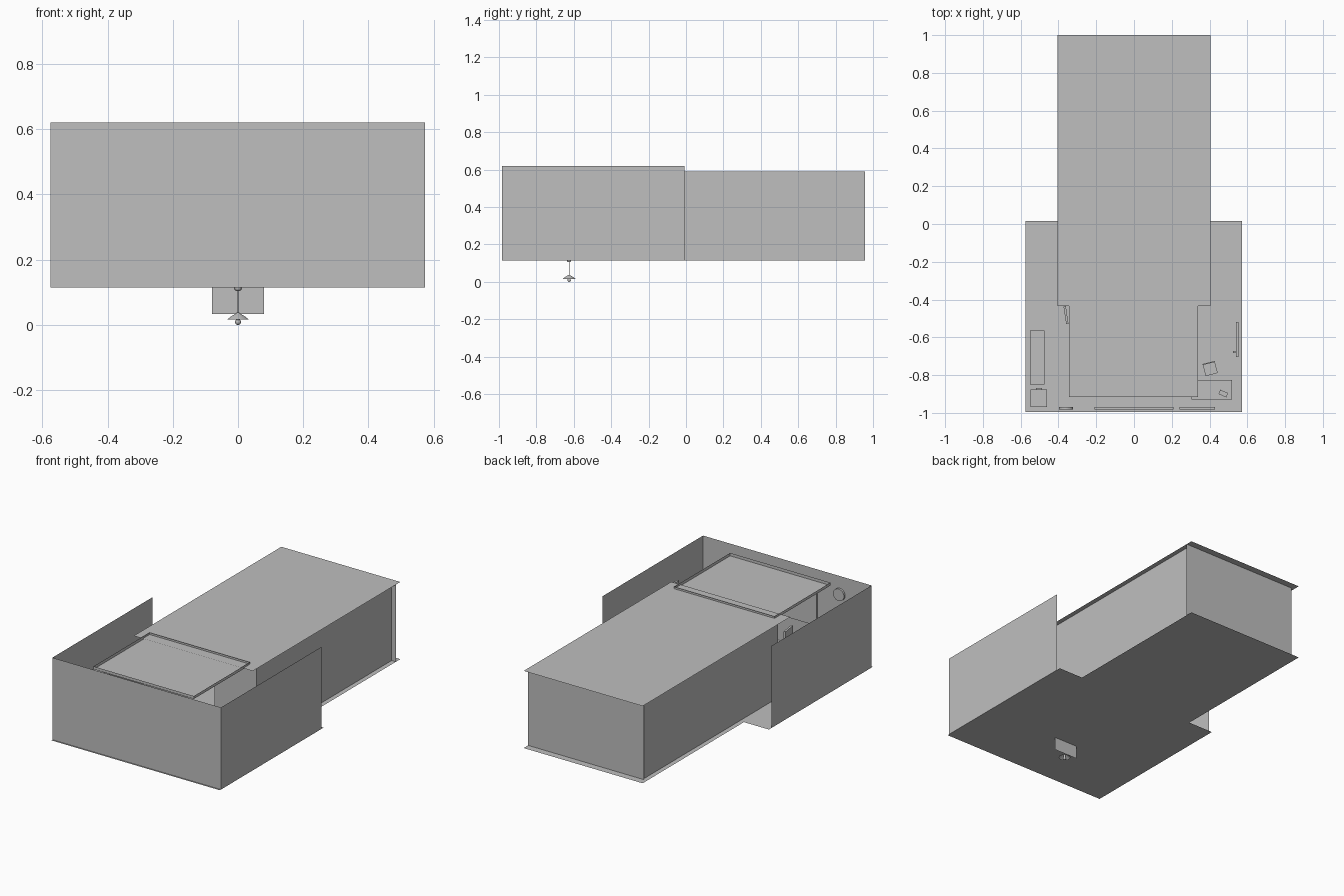
import bpy, math
from mathutils import Vector

cube = bpy.data.objects.get("Cube")
if cube:
    bpy.data.objects.remove(cube, do_unlink=True)

mat = bpy.data.materials.new("plain grey")
mat.use_nodes = True
grey = (0.52, 0.52, 0.52, 1)
mat.diffuse_color = grey
mat.node_tree.nodes["Principled BSDF"].inputs["Base Color"].default_value = grey

FLOOR, WALL_TOP, ROOF = 0.115, 0.62, 0.59


def mesh(name, verts, faces):
    me = bpy.data.meshes.new(name)
    me.from_pydata(verts, [], faces)
    me.materials.append(mat)
    ob = bpy.data.objects.new(name, me)
    bpy.context.collection.objects.link(ob)
    return ob


def sheet(name, x0, x1, y0, y1, z):
    return mesh(name, [(x0, y0, z), (x1, y0, z), (x1, y1, z), (x0, y1, z)], [(0, 1, 2, 3)])


def wall(name, a, b, z0, z1):
    return mesh(name, [(*a, z0), (*b, z0), (*b, z1), (*a, z1)], [(0, 1, 2, 3)])


def box(name, x0, x1, y0, y1, z0, z1, turn=0):
    bpy.ops.mesh.primitive_cube_add(size=1, location=((x0 + x1) / 2, (y0 + y1) / 2, (z0 + z1) / 2))
    ob = bpy.context.object
    ob.name = name
    ob.scale = (x1 - x0, y1 - y0, z1 - z0)
    ob.rotation_euler.z = turn
    ob.data.materials.append(mat)
    return ob


def lathe(name, profile, x, y, steps=24):
    # Spin a radius and height profile around an upright axis
    verts, faces = [], []
    for r, z in profile:
        for i in range(steps):
            a = math.tau * i / steps
            verts.append((x + r * math.cos(a), y + r * math.sin(a), z))
    for k in range(len(profile) - 1):
        for i in range(steps):
            j = (i + 1) % steps
            faces.append((k * steps + i, k * steps + j, (k + 1) * steps + j, (k + 1) * steps + i))
    ob = mesh(name, verts, faces)
    ob.data.shade_smooth()
    return ob


# Floors, with a small lip beyond the walls
sheet("front_room_floor", -0.575, 0.573, -0.995, 0.015, FLOOR)
sheet("hall_floor", -0.405, 0.405, 0.015, 1, FLOOR)

# Front room walls
wall("front_wall", (-0.575, -0.984), (0.573, -0.984), FLOOR, WALL_TOP)
for side, x in (("left", 0.573), ("right", -0.575)):
    wall(side + "_room_wall", (x, -0.984), (x, -0.008), FLOOR, WALL_TOP)

# Long hall with overhanging roof
for side, s in (("left", 1), ("right", -1)):
    wall(side + "_hall_wall", (s * 0.376, -0.357), (s * 0.376, 0.957), FLOOR, ROOF)
    wall(side + "_hall_front", (s * 0.376, -0.357), (s * 0.09, -0.357), FLOOR, ROOF)
wall("back_wall", (-0.385, 0.957), (0.405, 0.957), FLOOR, ROOF)
wall("hall_door_lintel", (-0.09, -0.357), (0.09, -0.357), 0.5, ROOF)
sheet("hall_roof", -0.405, 0.405, -0.435, 1, ROOF)

# Canopy panel with a raised rim
sheet("canopy_panel", -0.343, 0.34, -0.915, -0.37, 0.584)
rim = [(-0.343, -0.915), (0.34, -0.915), (0.34, -0.37), (-0.343, -0.37)]
for i, p in enumerate(rim):
    wall("canopy_rim", p, rim[(i + 1) % len(rim)], 0.584, 0.602)

# Things hung on the walls
box("wide_picture", -0.21, 0.21, -0.981, -0.969, 0.28, 0.49)
box("small_picture", 0.24, 0.43, -0.981, -0.969, 0.34, 0.48)
box("wall_mirror", 0.54, 0.552, -0.705, -0.52, 0.16, 0.46)
box("mirror_knob", 0.525, 0.54, -0.682, -0.672, 0.3, 0.31)
bpy.ops.mesh.primitive_cylinder_add(vertices=32, radius=0.037, depth=0.012,
                                    location=(-0.36, -0.975, 0.51), rotation=(math.pi / 2, 0, 0))
bpy.context.object.name = "wall_clock"
bpy.context.object.data.materials.append(mat)
box("wall_lamp", -0.366, -0.354, -0.53, -0.435, 0.44, 0.49, 0.15)

# Bookcase
box("bookcase_back", -0.55, -0.545, -0.85, -0.565, FLOOR, 0.42)
for y in (-0.85, -0.571):
    box("bookcase_side", -0.545, -0.475, y, y + 0.006, FLOOR, 0.42)
for i in range(5):
    z = 0.12 + i * 0.0735
    box("bookcase_shelf", -0.545, -0.475, -0.844, -0.571, z, z + 0.006)

# Cabinet in the corner
box("corner_cabinet", -0.547, -0.46, -0.968, -0.875, FLOOR, 0.25)
box("cabinet_handle", -0.52, -0.487, -0.875, -0.869, 0.2, 0.206)

# Desk with its small items
box("desk_top", 0.305, 0.52, -0.93, -0.825, 0.25, 0.26)
for x in (0.31, 0.505):
    for y in (-0.925, -0.84):
        box("desk_leg", x, x + 0.01, y, y + 0.01, FLOOR, 0.25)
box("desk_book", 0.45, 0.495, -0.91, -0.885, 0.26, 0.268, -0.4)
box("desk_pen_case", 0.44, 0.46, -0.86, -0.853, 0.26, 0.266)
for x in (0.393, 0.423):
    lathe("desk_cup", [(0.001, 0.26), (0.006, 0.26), (0.006, 0.275)], x, -0.915, 12)

# Chair turned toward the desk
turn = 0.25
center = Vector((0.403, -0.765))
box("chair_seat", 0.37, 0.436, -0.798, -0.732, 0.2, 0.208, turn)
for dx in (-0.028, 0.028):
    for dy in (-0.028, 0.028):
        x = center.x + dx * math.cos(turn) - dy * math.sin(turn)
        y = center.y + dx * math.sin(turn) + dy * math.cos(turn)
        box("chair_leg", x - 0.004, x + 0.004, y - 0.004, y + 0.004, FLOOR, 0.2, turn)
x, y = center.x - 0.03 * math.sin(turn), center.y + 0.03 * math.cos(turn)
box("chair_back", x - 0.033, x + 0.033, y - 0.003, y + 0.003, 0.208, 0.3, turn)

# Hanging plate and pendant lamp under the floor
wall("hanging_plate", (-0.08, -0.615), (0.08, -0.615), 0.034, FLOOR)
lathe("lamp_rose", [(0.01, 0.115), (0.01, 0.109), (0.006, 0.105), (0.001, 0.105)], 0, -0.625)
lathe("lamp_cord", [(0.0015, 0.105), (0.0015, 0.035)], 0, -0.625, 8)
lathe("lamp_shade", [(0.003, 0.038), (0.008, 0.034), (0.02, 0.027), (0.034, 0.016)], 0, -0.625)
bpy.ops.mesh.primitive_uv_sphere_add(segments=16, ring_count=10, radius=0.009, location=(0, -0.625, 0.009))
bpy.context.object.name = "lamp_bulb"
bpy.context.object.data.materials.append(mat)
bpy.ops.object.shade_smooth()
lathe("lamp_socket", [(0.006, 0.014), (0.006, 0.034)], 0, -0.625, 16)
